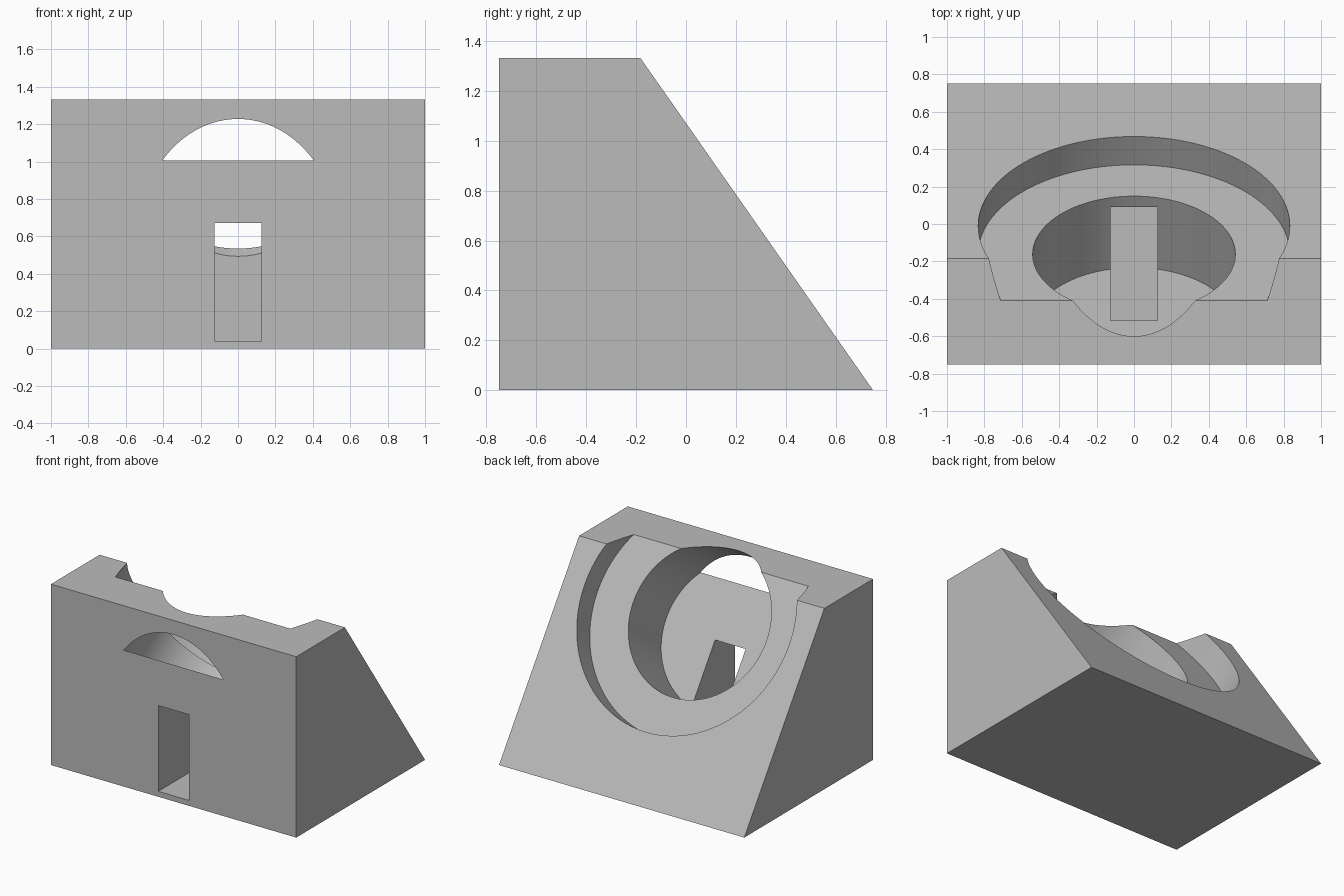
import bpy
import bmesh
import math
from mathutils import Vector

cube = bpy.data.objects.get("Cube")
if cube:
    bpy.data.objects.remove(cube, do_unlink=True)

HALF_W, HALF_D, HEIGHT = 1.0, 0.75, 1.333
TILT = math.radians(55)
NORMAL = Vector((0, math.sin(TILT), math.cos(TILT)))   # sloped face normal
RIM = Vector((0, -0.01, 1.085))                        # recess centre on the slope

grey = bpy.data.materials.new("light grey")
grey.use_nodes = True
grey.diffuse_color = (0.5, 0.5, 0.5, 1)
grey.node_tree.nodes["Principled BSDF"].inputs["Base Color"].default_value = (0.5, 0.5, 0.5, 1)


def wedge(name):
    """Side profile extruded across the width."""
    top_y = HALF_D - HEIGHT / math.tan(TILT)
    profile = [(-HALF_D, 0), (HALF_D, 0), (top_y, HEIGHT), (-HALF_D, HEIGHT)]
    bm = bmesh.new()
    face = bm.faces.new([bm.verts.new((-HALF_W, y, z)) for y, z in profile])
    ext = bmesh.ops.extrude_face_region(bm, geom=[face])
    verts = [g for g in ext["geom"] if isinstance(g, bmesh.types.BMVert)]
    bmesh.ops.translate(bm, verts=verts, vec=(2 * HALF_W, 0, 0))
    bmesh.ops.recalc_face_normals(bm, faces=bm.faces)
    mesh = bpy.data.meshes.new(name)
    bm.to_mesh(mesh)
    bm.free()
    obj = bpy.data.objects.new(name, mesh)
    bpy.context.collection.objects.link(obj)
    mesh.materials.append(grey)
    return obj


def bore(name, radius, depth, rise=1.0):
    """Round cutter square to the slope, from below the rim to above it."""
    bpy.ops.mesh.primitive_cylinder_add(
        vertices=128, radius=radius, depth=depth + rise,
        location=RIM + NORMAL * (rise - depth) / 2, rotation=(-TILT, 0, 0))
    obj = bpy.context.object
    obj.name = name
    return obj


def box(name, low, high):
    low, high = Vector(low), Vector(high)
    bpy.ops.mesh.primitive_cube_add(size=1, location=(low + high) / 2)
    obj = bpy.context.object
    obj.name = name
    obj.scale = high - low
    return obj


body = wedge("sloped_stand")

# Shallow recess, deep pocket and front cable slot
cutters = [
    bore("recess_cutter", 0.833, 0.185),
    bore("pocket_cutter", 0.5417, 0.652),
    box("slot_cutter", (-0.125, -1, 0.04), (0.125, 0.09, 0.672)),
]
for cutter in cutters:
    cutter.hide_render = True
    cutter.data.materials.append(grey)
    mod = body.modifiers.new(cutter.name, "BOOLEAN")
    mod.operation = "DIFFERENCE"
    mod.solver = "EXACT"
    mod.object = cutter

bpy.ops.object.select_all(action="DESELECT")
body.select_set(True)
bpy.context.view_layer.objects.active = body
for mod in list(body.modifiers):
    bpy.ops.object.modifier_apply(modifier=mod.name)
for cutter in cutters:
    bpy.data.objects.remove(cutter, do_unlink=True)

bpy.ops.object.shade_smooth_by_angle(angle=math.radians(30))
